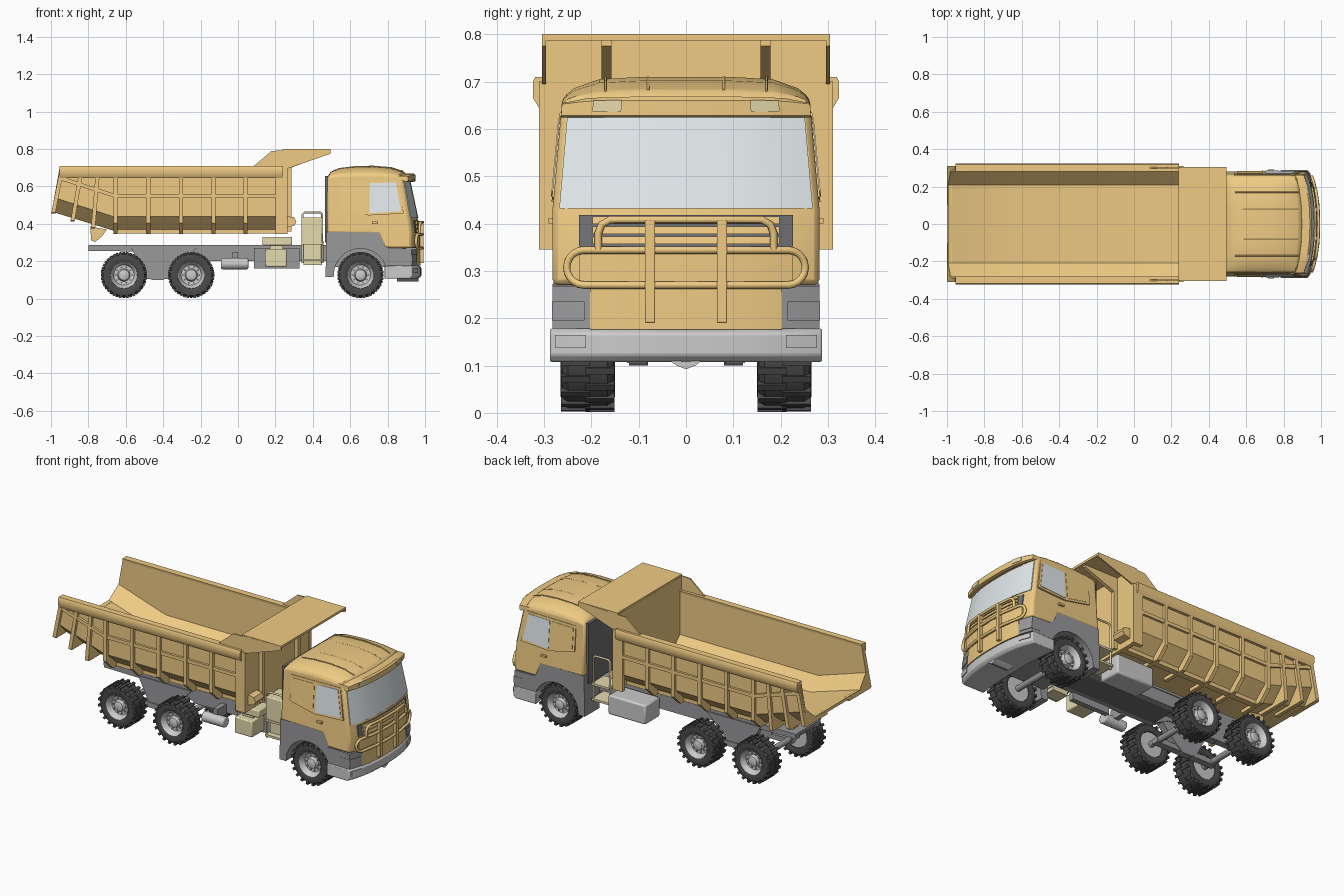
import bpy, bmesh
from math import sin, cos, pi, radians

if "Cube" in bpy.data.objects:
    bpy.data.objects.remove(bpy.data.objects["Cube"])

def material(name, r, g, b):
    m = bpy.data.materials.new(name)
    m.diffuse_color = (r, g, b, 1)
    m.use_nodes = True
    m.node_tree.nodes["Principled BSDF"].inputs["Base Color"].default_value = m.diffuse_color
    return m

YELLOW = material("yellow_paint", .87, .60, .23)
PALE = material("pale_paint", .78, .70, .42)
RUBBER = material("rubber", .07, .07, .07)
DARK = material("dark_grey", .16, .16, .17)
FRAME = material("frame_grey", .32, .32, .33)
GLASS = material("glass", .76, .82, .84)

# ---------- helpers ----------
def build(name, verts, faces, mat=None, bevel=0, mirror=False):
    me = bpy.data.meshes.new(name)
    me.from_pydata(verts, [], faces)
    bm = bmesh.new()
    bm.from_mesh(me)
    bmesh.ops.recalc_face_normals(bm, faces=bm.faces)
    bm.to_mesh(me)
    bm.free()
    ob = bpy.data.objects.new(name, me)
    bpy.context.collection.objects.link(ob)
    if mat:
        me.materials.append(mat)
    select(ob)
    bpy.ops.object.shade_smooth_by_angle(angle=radians(35))
    if bevel:
        m = ob.modifiers.new("bevel", 'BEVEL')
        m.width, m.segments, m.limit_method, m.angle_limit = bevel, 2, 'ANGLE', radians(40)
    if mirror:
        ob.modifiers.new("mirror", 'MIRROR').use_axis = (False, True, False)
    return ob

def select(ob):
    bpy.ops.object.select_all(action='DESELECT')
    ob.select_set(True)
    bpy.context.view_layer.objects.active = ob

def rings_mesh(rings, closed=False, start=0):
    n, k = len(rings[0]), len(rings)
    faces = [[start + (i % k) * n + j, start + (i % k) * n + (j + 1) % n,
              start + ((i + 1) % k) * n + (j + 1) % n, start + ((i + 1) % k) * n + j]
             for i in range(k if closed else k - 1) for j in range(n)]
    if not closed:
        faces += [[start + j for j in range(n)], [start + (k - 1) * n + j for j in range(n)]]
    return [p for r in rings for p in r], faces

def loft(name, rings, mat=None, closed=False, **kw):
    return build(name, *rings_mesh(rings, closed), mat, **kw)

def plate(name, pts, y0, y1, mat=None, **kw):
    """Side profile (x, z) extruded along y."""
    return loft(name, [[(x, y, z) for x, z in pts] for y in (y0, y1)], mat, **kw)

def box(name, x0, x1, y0, y1, z0, z1, mat=None, **kw):
    return plate(name, [(x0, z0), (x1, z0), (x1, z1), (x0, z1)], y0, y1, mat, **kw)

def circle_y(cx, y, cz, r, n=32):
    return [(cx + r * cos(2 * pi * i / n), y, cz + r * sin(2 * pi * i / n)) for i in range(n)]

def cyl_x(name, x0, x1, y, z, r, mat=None, **kw):
    return loft(name, [[(x, y + r * cos(pi * i / 10), z + r * sin(pi * i / 10)) for i in range(20)]
                       for x in (x0, x1)], mat, **kw)

def tube(name, pts, r, mat, cyclic=False, mirror=False):
    cu = bpy.data.curves.new(name, 'CURVE')
    cu.dimensions, cu.bevel_depth, cu.bevel_resolution, cu.use_fill_caps = '3D', r, 2, True
    sp = cu.splines.new('POLY')
    sp.points.add(len(pts) - 1)
    for p, co in zip(sp.points, pts):
        p.co = (*co, 1)
    sp.use_cyclic_u = cyclic
    cu.materials.append(mat)
    ob = bpy.data.objects.new(name, cu)
    bpy.context.collection.objects.link(ob)
    select(ob)
    bpy.ops.object.convert(target='MESH')
    bpy.ops.object.shade_smooth_by_angle(angle=radians(50))
    if mirror:
        ob.modifiers.new("mirror", 'MIRROR').use_axis = (False, True, False)

# Cab surface map: u runs across the cab, front bows forward, roof is crowned
def bow(u):
    return .047 * abs(u) ** 2.6

def cab_point(x, u, z):
    y = u * (.282 - .02 * min(1, max(0, (z - .43) / .22)))
    if z > .65:
        z = .65 + (z - .65) * (1 - .75 * min(1, abs(u)) ** 6)
    return (x - bow(u) * max(0, (x - .7) / .28), y, z)

def cab_part(name, pts, us, mat=None, **kw):
    return loft(name, [[cab_point(x, u, z) for x, z in pts] for u in us], mat, **kw)

def span(a, n=10):
    return [a * (2 * i / n - 1) for i in range(n + 1)]

# ---------- wheels ----------
TYRE = [(.156, .072), (.150, .090), (.154, .110), (.166, .119), (.249, .119),
        (.261, .110), (.265, .090), (.259, .072)]
RIM = [(.16, .071), (.250, .074), (.262, .071), (.252, .062), (.232, .054), (.230, .034),
       (.250, .028), (.255, .014)]
for label, cx in (("rear", -.61), ("middle", -.25), ("front", .655)):
    cz = .126
    verts, faces = rings_mesh([circle_y(cx, y, cz, r) for y, r in TYRE], closed=True)
    for i in range(40):  # staggered tread lugs
        a, d = 2 * pi * i / 40, .06
        ya, yb = ((.151, .212), (.203, .264))[i % 2]
        lug = [[(cx + r * cos(a + t), y, cz + r * sin(a + t))
                for r, t in ((.104, -d), (.124, -d), (.124, d), (.104, d))] for y in (ya, yb)]
        v, f = rings_mesh(lug, start=len(verts))
        verts += v
        faces += f
    build(label + "_tyre", verts, faces, RUBBER, mirror=True)
    loft(label + "_rim", [circle_y(cx, y, cz, r) for y, r in RIM], mirror=True)
    nuts = [rings_mesh([circle_y(cx + .043 * cos(k * pi / 5), y, cz + .043 * sin(k * pi / 5), .005, 6)
                        for y in (.225, .24)], start=12 * k) for k in range(10)]
    build(label + "_wheel_nuts", sum((n[0] for n in nuts), []), sum((n[1] for n in nuts), []), mirror=True)
    loft(label + "_axle", [circle_y(cx, y, cz, .017, 16) for y in (-.17, .17)], FRAME)

# ---------- chassis ----------
plate("frame_rail", [(-.8, .285), (.9, .285), (.9, .2), (-.2, .2), (-.3, .25), (-.8, .255)], .075, .11, FRAME, mirror=True)
for i, x in enumerate((-.79, -.43, -.1, .3)):
    box(f"cross_member_{i}", x, x + .04, -.09, .09, .215 if x > -.2 else .255, .28, FRAME)
box("frame_top_plate", -.8, .48, -.115, .115, .272, .287, FRAME)
box("frame_belly_plate", -.2, .5, -.08, .08, .2, .22, DARK)
plate("bogie_hanger", [(-.57, .27), (-.22, .27), (-.36, .13), (-.4, .1), (-.46, .1), (-.5, .13)], .08, .12, FRAME, mirror=True)
box("bogie_beam", -.63, -.23, .085, .125, .105, .135, FRAME, mirror=True)
box("engine_block", .5, .9, -.14, .14, .17, .36, FRAME)
cyl_x("air_tank", -.09, .055, -.19, .187, .03, bevel=.006)
box("air_tank_bracket", -.03, 0, -.19, -.1, .19, .25, FRAME)
box("fuel_tank", .085, .33, .12, .26, .16, .275, bevel=.01)
box("battery_tray", .085, .33, -.13, -.1, .16, .27, FRAME)
box("side_box", .145, .26, -.24, -.12, .17, .265, PALE, bevel=.006)
box("side_box_cap", .13, .29, -.22, -.11, .285, .33, PALE, bevel=.006)
box("side_box_neck", .17, .24, -.2, -.14, .26, .29, PALE)
box("intake_box", .34, .45, -.23, -.1, .29, .435, PALE, bevel=.006)
box("intake_foot", .35, .45, -.2, -.12, .18, .29, PALE)
tube("access_handrail", [(.345, .22, .19), (.345, .22, .45), (.355, .22, .46), (.44, .22, .46),
                         (.45, .22, .45), (.45, .22, .19)], .006, PALE, mirror=True)
for i, z in enumerate((.2, .29)):
    box(f"access_step_{i}", .34, .455, .12, .235, z, z + .012, PALE, mirror=True)

# ---------- dump body ----------
def bed_ring(x, zf, slant=0):
    half = [(.295, .70), (.295, zf + .075), (.215, zf)]
    inner = [(.208, zf + .015), (.282, zf + .085), (.282, .70)]
    left = [(-y, z) for y, z in reversed(half)] + [(-y, z) for y, z in reversed(inner)]
    return [(x - slant * (.70 - z), y, z) for y, z in half + left + inner]

loft("dump_bed_shell", [bed_ring(.25, .365), bed_ring(-.67, .365), bed_ring(-.954, .465, .18)], YELLOW)
box("bed_front_wall", .237, .262, -.303, .303, .345, .79, YELLOW)
box("bed_front_corner", .2, .265, .285, .311, .345, .7, YELLOW, mirror=True)
loft("bed_top_rail", [[(x, y, z) for y, z in ((.28, .71), (.318, .71), (.323, .70), (.323, .665), (.311, .645), (.29, .645))]
                      for x in (-.954, .24)], YELLOW, mirror=True)
plate("bed_mid_rail", [(.24, .54), (.24, .56), (-.66, .56), (-.95, .655), (-.955, .635), (-.66, .54)],
      .285, .308, YELLOW, mirror=True)
box("bed_floor_beam", -.66, .25, .185, .22, .347, .38, YELLOW, mirror=True)
RIBS = [(x, x, .345) for x in (.04, -.13, -.305, -.48, -.655)]
RIBS += [(-.75, -.775, .375), (-.84, -.885, .412), (-.945, -.988, .455)]
for i, (xt, xb, zb) in enumerate(RIBS):  # upright ribs, fanned out and deeper at the tail
    low = [(.311, zb + .06), (.25, zb)] if i < 5 else [(.311, zb + .005), (.305, zb)]
    prof = [(.288, .67), (.311, .67), *low, (.1, zb), (.1, zb + .02), (.21, zb + .02), (.288, zb + .085)]
    loft(f"bed_rib_{i}", [[(xb + (xt - xb) * (z - zb) / (.67 - zb) + dx, y, z) for y, z in prof]
                          for dx in (-.011, .011)], YELLOW, mirror=True)
# Flat canopy over the cab, carried by side gussets and two sloping ribs
box("bed_canopy", .238, .495, -.303, .303, .787, .80, YELLOW)
plate("canopy_gusset", [(.08, .705), (.18, .79), (.495, .80), (.495, .775), (.25, .69)], .296, .304, YELLOW, mirror=True)
plate("canopy_rib", [(.255, .36), (.285, .36), (.285, .70), (.48, .775), (.48, .79), (.255, .79)], .157, .178, YELLOW, mirror=True)
plate("bed_stop_bracket", [(.26, .38), (.3, .39), (.312, .41), (.3, .435), (.26, .44)], .2, .28, YELLOW, mirror=True)
plate("bed_hinge", [(-.79, .385), (-.70, .37), (-.73, .33), (-.765, .303), (-.785, .312)], .07, .11, YELLOW, mirror=True)

# ---------- cab ----------
CAB = [(.475, .35), (.478, .65), (.495, .678), (.54, .698), (.62, .707), (.72, .71), (.82, .702), (.89, .68),
       (.915, .64), (.96, .43), (.972, .35), (.972, .27), (.80, .27), (.76, .345)]
cab_part("cab_body", CAB, [-1, -.9, -.7, -.35, 0, .35, .7, .9, 1], YELLOW, bevel=.012)
cab_part("windscreen", [(.90, .625), (.923, .625), (.964, .432), (.94, .432)], span(.95), GLASS)
cab_part("sun_visor", [(.87, .668), (.94, .668), (.95, .66), (.95, .628), (.935, .624), (.90, .64)], span(1), YELLOW)
cab_part("visor_lamp", [(.9, .637), (.953, .637), (.953, .661), (.9, .661)], [.52, .63, .75], PALE, mirror=True)
cab_part("window_frame", [(.535, .63), (.89, .635), (.925, .455), (.70, .445), (.535, .48)], [-1.012, 1.012], YELLOW)
cab_part("door_window", [(.705, .617), (.875, .622), (.908, .468), (.705, .457)], [-1.02, 1.02], GLASS)
cab_part("rear_side_panel", [(.55, .615), (.69, .617), (.69, .46), (.55, .49)], [-1.02, 1.02], YELLOW)
cab_part("door_handle", [(.72, .40), (.76, .40), (.76, .412), (.72, .412)], [-1.03, 1.03], YELLOW)
box("cab_back_panel", .464, .48, -.25, .25, .3, .655, DARK)
for i, y in enumerate((.08, .17)):
    tube(f"roof_seam_{i}", [(.54, y, .695), (.62, y, .705), (.72, y, .708), (.82, y, .70), (.88, y, .681)], .003, YELLOW, mirror=True)

# Nose: grille, lower panel, lamps and bumper
cab_part("grille_recess", [(.93, .352), (.975, .352), (.966, .418), (.93, .418)], span(.8), DARK)
for i in range(3):
    z = .357 + .021 * i
    cab_part(f"grille_slat_{i}", [(.93, z), (.982 - .002 * i, z), (.978 - .002 * i, z + .016), (.93, z + .016)], span(.7), YELLOW)
cab_part("nose_panel", [(.93, .275), (.976, .275), (.976, .34), (.93, .34)], span(.8), YELLOW)
cab_part("lower_nose_panel", [(.85, .176), (.976, .176), (.976, .266), (.85, .27)], span(.72), YELLOW)
cab_part("headlight_housing", [(.80, .178), (.80, .272), (.972, .268), (.976, .178)], [.72, .86, 1.0], FRAME, mirror=True)
cab_part("headlight_lens", [(.9, .195), (.981, .195), (.978, .235), (.9, .235)], [.76, .86, 1.005], FRAME, mirror=True)
cab_part("bumper", [(.80, .108), (.80, .175), (.965, .178), (.98, .168), (.98, .122), (.965, .108)], span(1.02), bevel=.004)
cab_part("fog_lamp", [(.92, .137), (.985, .137), (.985, .165), (.92, .165)], [.75, .86, .98], mirror=True)
loft("tow_point", [[(x, y, z) for y, z in ((-.04, .115), (.04, .115), (.02, .1), (0, .092), (-.02, .1))] for x in (.85, .965)])

# Wheel arch with a round cut-out
arch = [(.655 + .143 * cos(pi * i / 14), .125 + .143 * sin(pi * i / 14)) for i in range(15)]
plate("front_fender", [(.51, .115), (.468, .115), (.473, .355), (.765, .355), (.805, .275), (.805, .115)] + arch,
      .14, .28, FRAME, mirror=True)

# Bull bar
def bar(y, z):
    return (.987 - bow(y / .28), y, z)
loop = []
for s in (1, -1):
    arc = [radians(18 * k - 90 * s) for k in range(11)]
    loop += [bar(s * .215 + .037 * cos(a), .307 + .037 * sin(a)) for a in arc]
    loop += [bar(s * y, .307 + s * .037) for y in (.11, 0, -.11)]
tube("bull_bar_lower_loop", loop, .008, YELLOW, cyclic=True)
half = [(.185, .345), (.185, .38), (.178, .398), (.16, .408), (.08, .408)]
tube("bull_bar_upper_arch", [bar(y, z) for y, z in half] + [bar(0, .408)] + [bar(-y, z) for y, z in reversed(half)], .008, YELLOW)
box("bull_bar_upright", .97, .993, .065, .087, .19, .408, YELLOW, mirror=True, bevel=.003)
